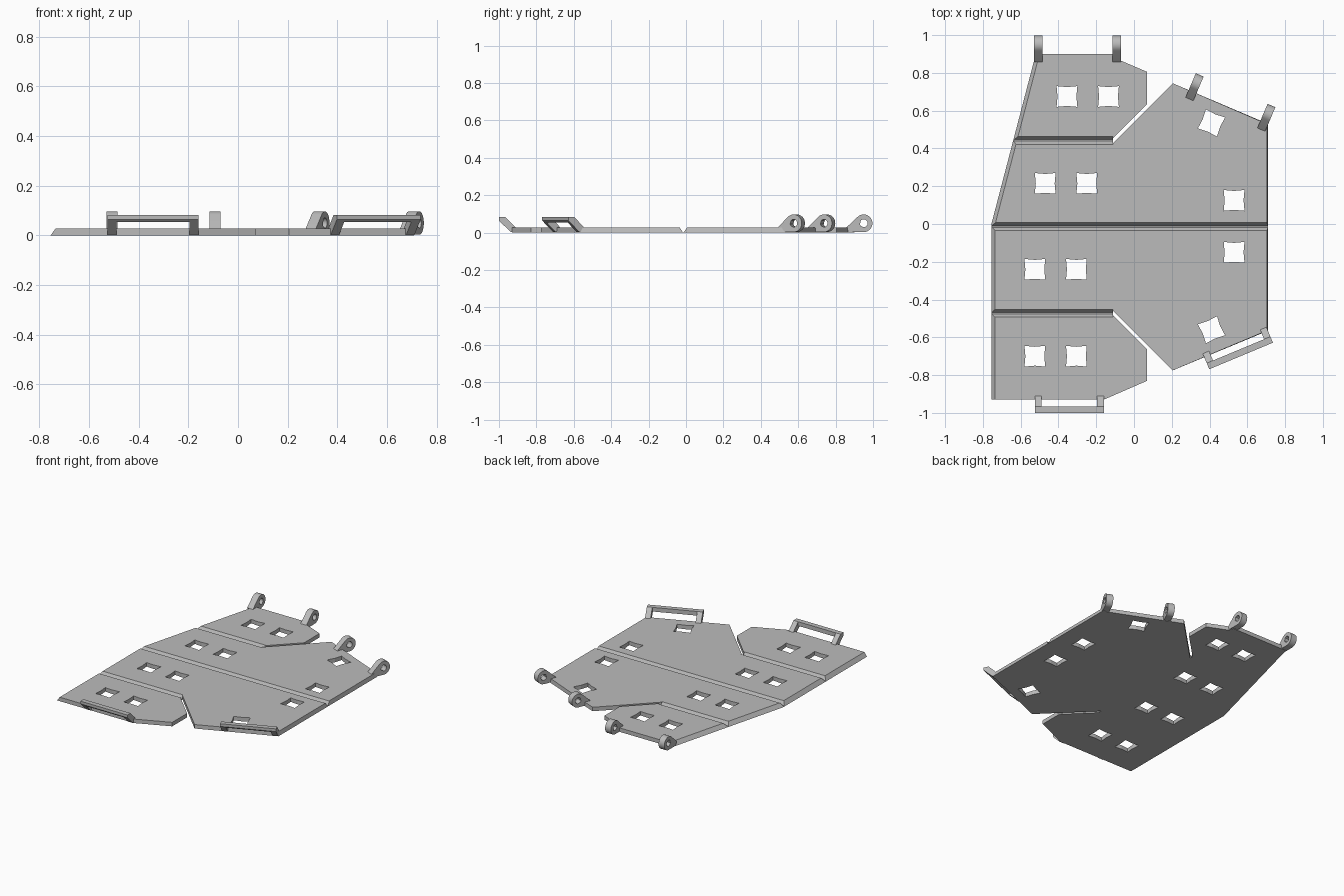
import bpy, bmesh, math
from mathutils import Matrix, Vector

cube = bpy.data.objects.get("Cube")
if cube:
    bpy.data.objects.remove(cube, do_unlink=True)

THICK = 0.028
grey = bpy.data.materials.new("plain grey")
grey.use_nodes = True
COLOUR = (0.5, 0.5, 0.5, 1)
grey.diffuse_color = COLOUR
grey.node_tree.nodes["Principled BSDF"].inputs["Base Color"].default_value = COLOUR


def loft(bm, bottom, top):
    """Closed solid between two matching outlines."""
    a = [bm.verts.new(p) for p in bottom]
    b = [bm.verts.new(p) for p in top]
    n = len(a)
    bm.faces.new(a[::-1])
    bm.faces.new(b)
    for i in range(n):
        j = (i + 1) % n
        bm.faces.new((a[i], a[j], b[j], b[i]))


def bar(bm, profile, t0, t1):
    """Sweep a profile (outward, height) along the plate edge."""
    loft(bm, [(t0, u, z) for u, z in profile], [(t1, u, z) for u, z in profile])


def finish(bm, name, matrix=None):
    bmesh.ops.recalc_face_normals(bm, faces=bm.faces[:])
    mesh = bpy.data.meshes.new(name)
    bm.to_mesh(mesh)
    bm.free()
    if matrix:
        mesh.transform(matrix)
    mesh.materials.append(grey)
    obj = bpy.data.objects.new(name, mesh)
    bpy.context.collection.objects.link(obj)
    return obj


def edge_frame(x, y, degrees):
    return Matrix.Translation((x, y, 0)) @ Matrix.Rotation(math.radians(degrees), 4, "Z")


# Plate outline with two slits, left and right edges chamfered
outline = [(-0.755, -0.93), (-0.16, -0.93), (0.07, -0.83), (0.07, -0.665),
           (-0.11, -0.485), (-0.11, -0.46), (0.205, -0.775), (0.71, -0.565),
           (0.71, 0.53), (0.205, 0.745), (-0.11, 0.43), (-0.11, 0.455),
           (0.07, 0.635), (0.07, 0.805), (-0.07, 0.865), (-0.08, 0.9),
           (-0.52, 0.9), (-0.755, 0)]


def chamfer(x):
    return x + 0.02 if x < -0.5 else x - 0.007 if x > 0.7 else x


bm = bmesh.new()
loft(bm, [(x, y, 0) for x, y in outline], [(chamfer(x), y, THICK) for x, y in outline])
plate = finish(bm, "plate")

# Cutters: square windows with slightly bowed sides
bm = bmesh.new()
windows = [(-0.355, 0.675, 0), (-0.135, 0.675, 0), (-0.47, 0.215, 0), (-0.25, 0.215, 0),
           (-0.525, -0.24, 0), (-0.305, -0.24, 0), (-0.525, -0.7, 0), (-0.305, -0.7, 0),
           (0.53, 0.125, 0), (0.53, -0.15, 0), (0.41, 0.535, -23), (0.41, -0.56, 23)]
H, M = 0.055, 0.05
square = [(-H, -H), (0, -M), (H, -H), (M, 0), (H, H), (0, M), (-H, H), (-M, 0)]
for x, y, turn in windows:
    frame = edge_frame(x, y, turn)
    loft(bm, [frame @ Vector((u, v, -0.05)) for u, v in square],
         [frame @ Vector((u, v, 0.1)) for u, v in square])

# Cutters: folding grooves
for y, end in ((-0.014, 0.9), (0.4425, -0.11), (-0.4725, -0.11)):
    groove = [(y - 0.004, 0.004), (y + 0.004, 0.004), (y + 0.036, 0.05), (y - 0.036, 0.05)]
    bar(bm, groove, -0.9, end)
cutter = finish(bm, "plate_cutter")
cutter.hide_render = True

mod = plate.modifiers.new("cuts", "BOOLEAN")
mod.operation = "DIFFERENCE"
mod.solver = "EXACT"
mod.object = cutter
bpy.context.view_layer.update()
cut_mesh = bpy.data.meshes.new_from_object(
    plate.evaluated_get(bpy.context.evaluated_depsgraph_get()))
plate.modifiers.clear()
plate.data = cut_mesh
bpy.data.objects.remove(cutter, do_unlink=True)


# Hinge eyes on the back edges
def hinge_eye(name, matrix, width=0.045, centre=0.05, radius=0.047, bore=0.021):
    arc = [math.radians(-90 + 225 * i / 20) for i in range(21)]
    outer = [(centre + radius * math.cos(a), centre + radius * math.sin(a)) for a in arc]
    outer += [(-0.042, THICK), (-0.03, 0.003), (0, 0.003)]
    inner = []
    for u, z in outer:
        a = math.atan2(z - centre, u - centre)
        inner.append((centre + bore * math.cos(a), centre + bore * math.sin(a)))
    bm = bmesh.new()
    rings = [[bm.verts.new((t, u, z)) for u, z in loop]
             for loop, t in ((outer, -width / 2), (outer, width / 2),
                             (inner, width / 2), (inner, -width / 2))]
    n = len(outer)
    for k in range(4):
        a, b = rings[k], rings[(k + 1) % 4]
        for i in range(n):
            j = (i + 1) % n
            bm.faces.new((a[i], a[j], b[j], b[i]))
    obj = finish(bm, name, matrix)
    bpy.ops.object.select_all(action="DESELECT")
    obj.select_set(True)
    bpy.context.view_layer.objects.active = obj
    bpy.ops.object.shade_smooth_by_angle(angle=math.radians(30))


for i, (x, y, turn) in enumerate([(-0.507, 0.9, 0), (-0.092, 0.9, 0),
                                  (0.31, 0.7, -23), (0.69, 0.538, -23)]):
    hinge_eye(f"hinge_eye_{i + 1}", edge_frame(x, y, turn))


# Catch loops on the front edges: two slanted legs and a cross bar
def catch_loop(name, matrix, half=0.1825, leg=0.036):
    leg_profile = [(-0.025, 0.022), (-0.015, 0.002), (0.006, 0.002),
                   (0.07, 0.064), (0.07, 0.083), (0.035, 0.083)]
    bar_profile = [(0.035, 0.083), (0.035, 0.054), (0.06, 0.054), (0.07, 0.064), (0.07, 0.083)]
    bm = bmesh.new()
    bar(bm, leg_profile, -half, leg - half)
    bar(bm, leg_profile, half - leg, half)
    bar(bm, bar_profile, leg - half, half - leg)
    finish(bm, name, matrix)


catch_loop("front_catch", edge_frame(-0.3425, -0.93, 180))
catch_loop("angled_front_catch", edge_frame(0.54, -0.634, 180 + 22.6))
